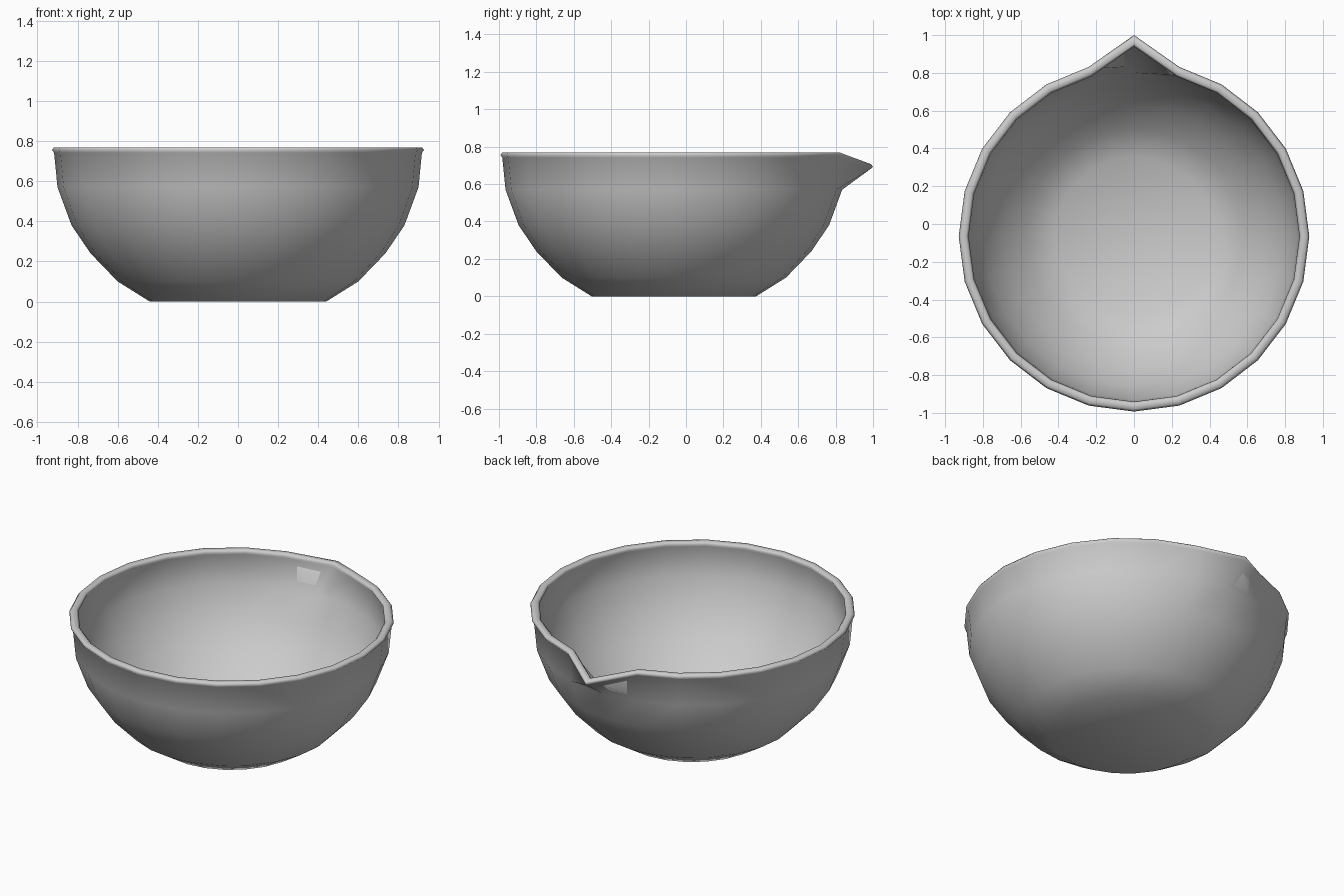
import bpy, bmesh
from math import sin, cos, pi

if "Cube" in bpy.data.objects:
    bpy.data.objects.remove(bpy.data.objects["Cube"])

SEGMENTS = 24
CENTRE_Y = -0.065

# (radius, height) from the outer foot, over the rim, down to the inner floor
PROFILE = [(0.44, 0.0), (0.60, 0.10), (0.735, 0.24), (0.83, 0.38), (0.90, 0.57),
           (0.917, 0.742), (0.928, 0.755), (0.917, 0.769), (0.888, 0.769),
           (0.876, 0.757), (0.884, 0.742),
           (0.865, 0.57), (0.795, 0.395), (0.70, 0.265), (0.57, 0.135), (0.42, 0.045)]

# Spout: the rim vertices at the back are pulled out and down (y, z)
SPOUT = {5: (0.988, 0.682), 6: (1.0, 0.692), 7: (0.99, 0.706), 8: (0.955, 0.712),
         9: (0.94, 0.702), 10: (0.94, 0.687)}

bm = bmesh.new()
rings = []
for i, (r, z) in enumerate(PROFILE):
    ring = []
    for s in range(SEGMENTS):
        a = pi / 2 + 2 * pi * s / SEGMENTS
        co = (r * cos(a), r * sin(a) + CENTRE_Y, z)
        if s == 0 and i in SPOUT:
            co = (0, *SPOUT[i])
        ring.append(bm.verts.new(co))
    rings.append(ring)

# Walls
for lower, upper in zip(rings, rings[1:]):
    for s in range(SEGMENTS):
        t = (s + 1) % SEGMENTS
        bm.faces.new((lower[s], lower[t], upper[t], upper[s]))

# Foot and inner floor
bm.faces.new(rings[0])
bm.faces.new(rings[-1])
bmesh.ops.recalc_face_normals(bm, faces=bm.faces[:])
for f in bm.faces:
    f.smooth = True

mesh = bpy.data.meshes.new("mixing_bowl")
bm.to_mesh(mesh)
bm.free()
bowl = bpy.data.objects.new("mixing_bowl", mesh)
bpy.context.collection.objects.link(bowl)
